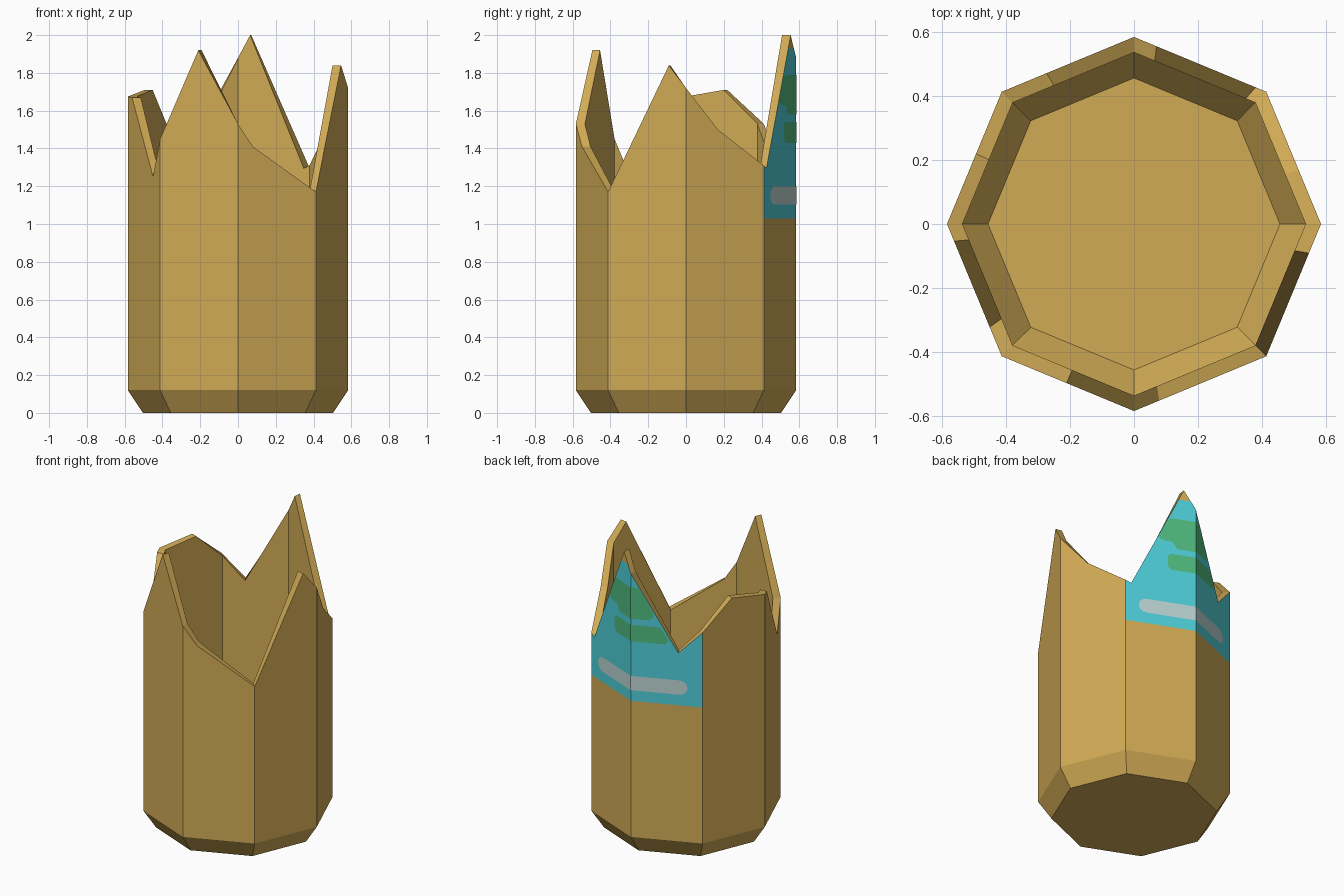
import bpy, bmesh, math
from mathutils import Vector

if "Cube" in bpy.data.objects:
    bpy.data.objects.remove(bpy.data.objects["Cube"])

R = 0.583          # outer corner radius
R_IN = 0.535       # inner corner radius


def material(name, srgb):
    lin = [c / 12.92 if c <= 0.04045 else ((c + 0.055) / 1.055) ** 2.4 for c in srgb]
    m = bpy.data.materials.new(name)
    m.diffuse_color = (*lin, 1)
    m.use_nodes = True
    m.node_tree.nodes["Principled BSDF"].inputs["Base Color"].default_value = m.diffuse_color
    return m


amber = material("amber", (0.82, 0.67, 0.335))
teal = material("teal", (0.31, 0.81, 0.85))
green = material("green", (0.31, 0.73, 0.49))
pale = material("pale_grey", (0.73, 0.83, 0.82))


def octagon(u, r):
    """Point on an eight-sided outline; whole u values are corners."""
    k = math.floor(u)
    a, b = (Vector((math.cos(math.radians(45 * i)), math.sin(math.radians(45 * i))))
            for i in (k, k + 1))
    return a.lerp(b, u - k) * r


def finish(bm, name, mats):
    me = bpy.data.meshes.new(name)
    bm.to_mesh(me)
    bm.free()
    for m in mats:
        me.materials.append(m)
    ob = bpy.data.objects.new(name, me)
    bpy.context.collection.objects.link(ob)
    return ob


# Jagged rim: (position round the octagon, height)
rim = [(0, 1.72), (0.41, 1.50), (1, 1.31), (1.08, 1.295), (1.83, 2.0), (2, 1.88),
       (2.66, 1.38), (3, 1.53), (3.47, 1.71), (4, 1.675), (4.13, 1.67), (4.78, 1.25),
       (5, 1.45), (5.49, 1.92), (6, 1.53), (6.19, 1.41), (7, 1.17), (7.78, 1.84)]

# Hollow body with bevelled base
bm = bmesh.new()
columns = []
for u, top in rim:
    section = [(0.503, 0), (R, 0.12), (R, top), (R_IN, top), (R_IN, 0.15), (0.455, 0.05)]
    columns.append([bm.verts.new((*octagon(u, r), z)) for r, z in section])
label_faces = []
for i, col in enumerate(columns):
    nxt = columns[(i + 1) % len(columns)]
    for j in range(5):
        f = bm.faces.new((col[j], nxt[j], nxt[j + 1], col[j + 1]))
        if j == 1 and 1 <= rim[i][0] < 3:
            label_faces.append(f)
bm.faces.new([c[0] for c in reversed(columns)])
bm.faces.new([c[5] for c in columns])

# Label remnant: cut the outer back faces and colour by height
for f in label_faces:
    f.material_index = 1
for z in (1.03, 1.93):
    faces = [f for f in bm.faces if f.material_index == 1]
    geom = faces + list({e for f in faces for e in f.edges}) + list({v for f in faces for v in f.verts})
    bmesh.ops.bisect_plane(bm, geom=geom, plane_co=(0, 0, z), plane_no=(0, 0, 1))
for f in bm.faces:
    if f.material_index == 1 and not 1.03 < f.calc_center_median().z < 1.93:
        f.material_index = 0
finish(bm, "broken_bottle_body", [amber, teal])


def label_patch(name, outline, mat):
    """Thin patch drawn in x and z, folded over the back corner."""
    bm = bmesh.new()
    bm.faces.new([bm.verts.new((x, 0, z)) for x, z in outline])
    bmesh.ops.bisect_plane(bm, geom=bm.verts[:] + bm.edges[:] + bm.faces[:],
                           plane_co=(0, 0, 0), plane_no=(1, 0, 0))
    for v in bm.verts:
        v.co.y = R + 0.003 - abs(v.co.x) * math.tan(math.radians(22.5))
    bm.normal_update()
    for f in bm.faces:
        if f.normal.y < 0:
            f.normal_flip()
    finish(bm, name, [mat])


# Printed patches on the label
label_patch("upper_green_patch",
            [(0.15, 1.79), (0.165, 1.775), (0.22, 1.65), (0.20, 1.63), (0.14, 1.625),
             (0.11, 1.58), (-0.10, 1.58), (-0.13, 1.60), (-0.13, 1.63), (-0.045, 1.79)], green)
label_patch("lower_green_patch",
            [(0.165, 1.52), (0.15, 1.54), (-0.17, 1.54), (-0.22, 1.46), (-0.20, 1.43),
             (0.145, 1.43), (0.165, 1.45)], green)
stripe = []
for cx, start in ((0.29, -90), (-0.28, 90)):
    for k in range(7):
        a = math.radians(start + 30 * k)
        stripe.append((cx + 0.047 * math.cos(a), 1.15 + 0.048 * math.sin(a)))
label_patch("pale_stripe", stripe, pale)
